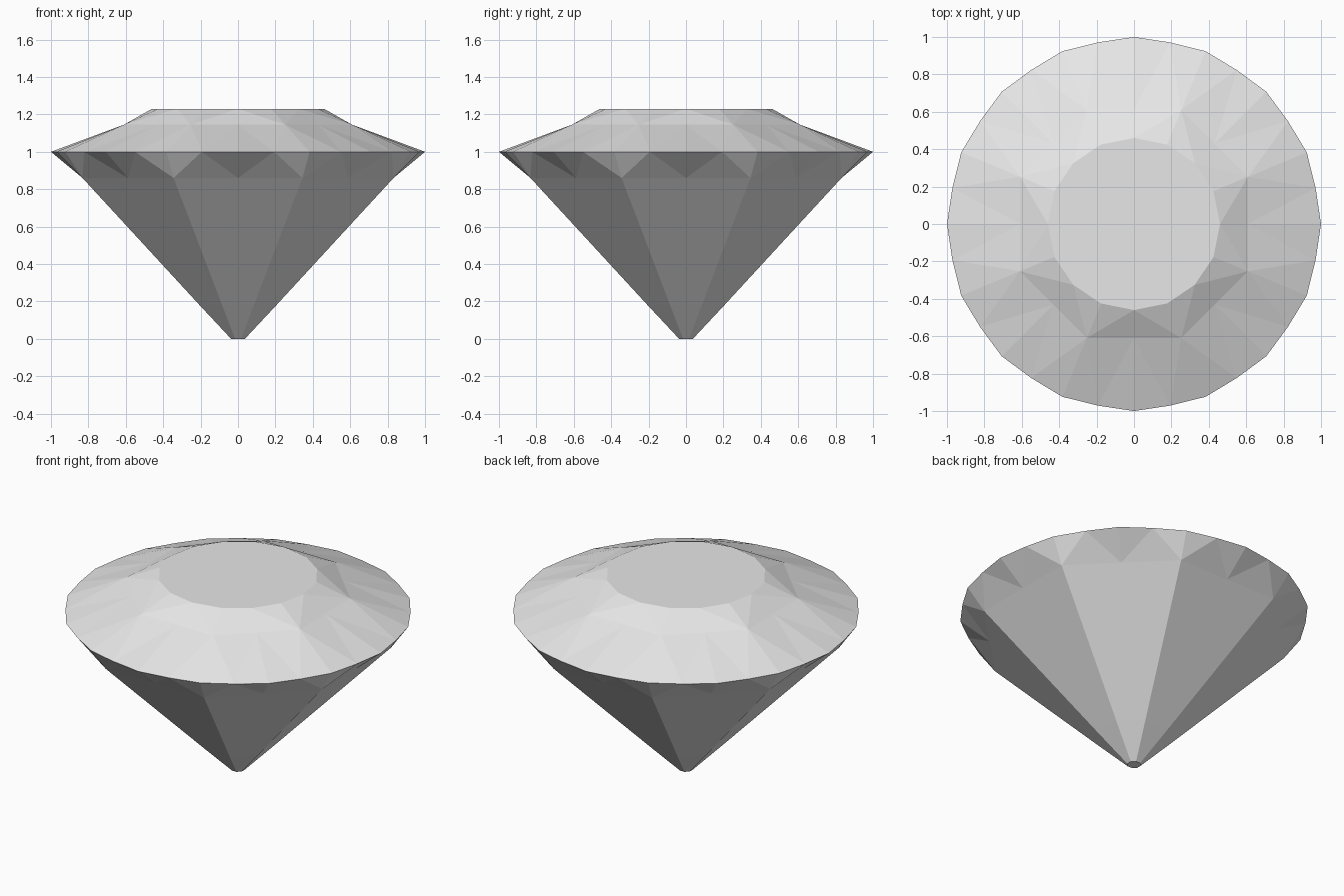
import bpy, bmesh
from math import sin, cos, pi

if "Cube" in bpy.data.objects:
    bpy.data.objects.remove(bpy.data.objects["Cube"], do_unlink=True)

stone = bpy.data.materials.new("stone_grey")
stone.use_nodes = True
grey = (0.8, 0.8, 0.8, 1.0)
stone.diffuse_color = grey
stone.node_tree.nodes["Principled BSDF"].inputs["Base Color"].default_value = grey

SIDES = 16
STEP = 2 * pi / SIDES


def ring(bm, z, even, odd, shift=0.0):
    """Ring of points whose radius alternates between even and odd corners."""
    return [bm.verts.new(((odd if i % 2 else even) * cos((i + shift) * STEP),
                          (odd if i % 2 else even) * sin((i + shift) * STEP), z))
            for i in range(SIDES)]


def octagon(bm, z, corner):
    """Octagon ring with a point in the middle of every side."""
    return ring(bm, z, corner * cos(STEP), corner)


def girdle(bm):
    """Widest outline: sixteen corners and the points between them."""
    return ring(bm, 1.0, 1.0, 1.0), ring(bm, 1.0, 0.99, 0.99, 0.5)


def fan_band(bm, corners, middles, inner):
    """Triangles that join the girdle to an inner ring."""
    for i in range(SIDES):
        j = (i + 1) % SIDES
        bm.faces.new((corners[i], middles[i], inner[i]))
        bm.faces.new((middles[i], inner[j], inner[i]))
        bm.faces.new((middles[i], corners[j], inner[j]))


def make(name, build):
    bm = bmesh.new()
    build(bm)
    bmesh.ops.recalc_face_normals(bm, faces=bm.faces)
    # Drop the cap that only closed the part for consistent normals
    caps = [f for f in bm.faces if len(f.verts) == 2 * SIDES]
    bmesh.ops.delete(bm, geom=caps, context='FACES_ONLY')
    mesh = bpy.data.meshes.new(name)
    bm.to_mesh(mesh)
    bm.free()
    mesh.materials.append(stone)
    bpy.context.collection.objects.link(bpy.data.objects.new(name, mesh))


def cap(bm, corners, middles):
    bm.faces.new([v for pair in zip(corners, middles) for v in pair])


def crown(bm):
    corners, middles = girdle(bm)
    star = octagon(bm, 1.145, 0.66)
    table = ring(bm, 1.23, 0.46, 0.46)
    fan_band(bm, corners, middles, star)
    # Star facets: one flat triangle per side, with a pair at each corner
    for i in range(0, SIDES, 2):
        for j in (i - 1, (i + 1) % SIDES):
            bm.faces.new((table[i], star[i], star[j]))
            bm.faces.new((table[i], star[j], table[j]))
    bm.faces.new(table)
    cap(bm, corners, middles)


def pavilion(bm):
    corners, middles = girdle(bm)
    rings = [octagon(bm, z, r) for z, r in ((0.86, 0.9), (0.18, 0.222), (0.0, 0.04))]
    fan_band(bm, corners, middles, rings[0])
    # Eight long main facets, then eight short ones near the tip
    for upper, lower in zip(rings, rings[1:]):
        for i in range(0, SIDES, 2):
            k = (i - 1, i, i + 1)
            bm.faces.new([upper[n] for n in k] + [lower[n] for n in reversed(k)])
    bm.faces.new(rings[-1])
    cap(bm, corners, middles)


make("crown", crown)
make("pavilion", pavilion)
